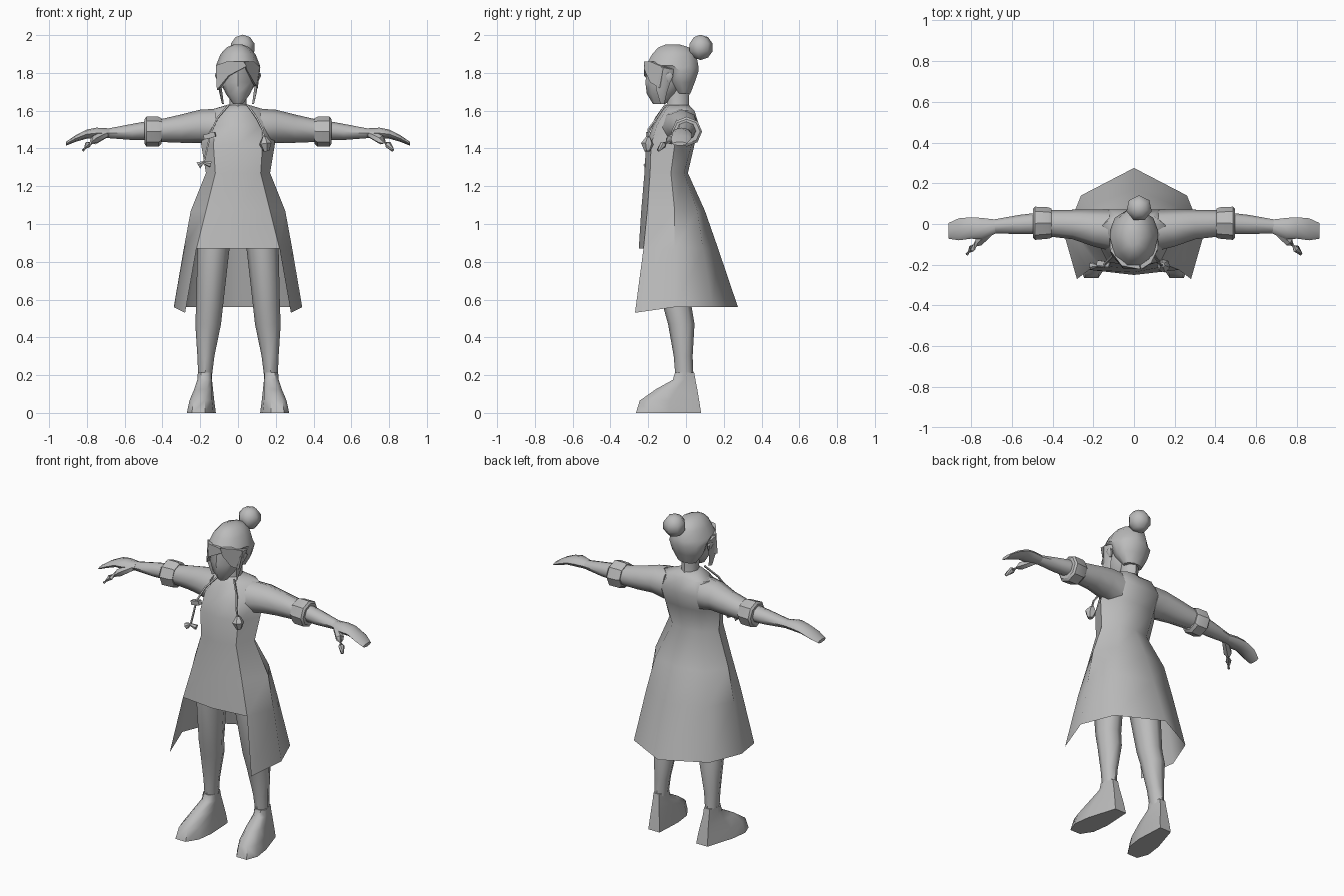
import bpy, bmesh, math
from mathutils import Vector

grey = bpy.data.materials.new("plain grey")
grey.diffuse_color = (0.5, 0.5, 0.5, 1)


def finish(name, bm, angle=50):
    bmesh.ops.recalc_face_normals(bm, faces=bm.faces)
    me = bpy.data.meshes.new(name)
    bm.to_mesh(me)
    bm.free()
    ob = bpy.data.objects.new(name, me)
    bpy.context.collection.objects.link(ob)
    me.materials.append(grey)
    bpy.ops.object.select_all(action='DESELECT')
    ob.select_set(True)
    bpy.context.view_layer.objects.active = ob
    bpy.ops.object.shade_smooth_by_angle(angle=math.radians(angle))
    return ob


def loft(name, rings, angle=50, caps=True):
    """Skin a list of equal-length closed rings."""
    bm = bmesh.new()
    vs = [[bm.verts.new(p) for p in r] for r in rings]
    n = len(rings[0])
    for a, b in zip(vs, vs[1:]):
        for i in range(n):
            j = (i + 1) % n
            bm.faces.new((a[i], a[j], b[j], b[i]))
    if caps:
        bm.faces.new(vs[0])
        bm.faces.new(vs[-1])
    return finish(name, bm, angle)


def oval(a0, a1, b0, b1, n):
    for i in range(n):
        t = 2 * math.pi * i / n
        yield ((a0 + a1) / 2 + (a1 - a0) / 2 * math.cos(t),
               (b0 + b1) / 2 + (b1 - b0) / 2 * math.sin(t))


def upright(name, levels, s=1, n=8, angle=50):
    # levels: z, x0, x1, y0, y1
    return loft(name, [[(s * x, y, z) for x, y in oval(x0, x1, y0, y1, n)]
                       for z, x0, x1, y0, y1 in levels], angle)


def sideways(name, levels, s=1, n=8, angle=50):
    # levels: x, y0, y1, z0, z1
    return loft(name, [[(s * x, y, z) for y, z in oval(y0, y1, z0, z1, n)]
                       for x, y0, y1, z0, z1 in levels], angle)


def rod(name, path, radii, n=4):
    # tapered rod through a path
    rings = []
    for i, p in enumerate(path):
        d = Vector(path[min(i + 1, len(path) - 1)]) - Vector(path[max(i - 1, 0)])
        u = d.orthogonal().normalized()
        v = d.normalized().cross(u)
        rings.append([Vector(p) + radii[i] * (u * math.cos(t) + v * math.sin(t))
                      for t in (2 * math.pi * k / n for k in range(n))])
    return loft(name, rings)


# Coat: front centre, front corner, side, back corner, back centre at each height;
# the lowest band is open at the front
coat = [  # z, front y, corner x y, side x y, back corner x y, back y
    (0.56, -0.27, 0.28, -0.27, 0.34, -0.06, 0.26, 0.14, 0.275),
    (0.87, -0.25, 0.22, -0.225, 0.287, -0.06, 0.21, 0.09, 0.17),
    (1.07, -0.237, 0.17, -0.205, 0.25, -0.06, 0.17, 0.06, 0.10),
    (1.27, -0.22, 0.12, -0.19, 0.17, -0.08, 0.10, -0.01, 0.01),
    (1.42, -0.212, 0.13, -0.185, 0.195, -0.06, 0.12, 0.03, 0.045),
    (1.52, -0.175, 0.12, -0.155, 0.19, -0.02, 0.12, 0.07, 0.07),
    (1.60, -0.125, 0.08, -0.11, 0.16, -0.01, 0.09, 0.045, 0.035),
    (1.63, -0.10, 0.045, -0.09, 0.06, -0.04, 0.04, 0.005, 0.015),
]
bm = bmesh.new()
rows = []
for i, (z, fy, cx, cy, sx, sy, bx, by, yb) in enumerate(coat):
    zc = 0.53 if i == 0 else z
    ring = [(0, fy, z), (cx, cy, zc), (sx, sy, z), (bx, by, z), (0, yb, z),
            (-bx, by, z), (-sx, sy, z), (-cx, cy, zc)]
    rows.append([bm.verts.new(p) for p in ring])
for i, (a, b) in enumerate(zip(rows, rows[1:])):
    for k in range(8):
        if i or k not in (0, 7):
            j = (k + 1) % 8
            bm.faces.new((a[k], a[j], b[j], b[k]))
bm.faces.new(rows[-1])
bm.verts.remove(rows[0][0])
finish("coat", bm)

# Neck and head
upright("neck", [(1.58, -0.06, 0.06, -0.12, 0.03), (1.64, -0.045, 0.045, -0.1, 0.015),
                 (1.74, -0.05, 0.05, -0.11, 0.02)])
upright("face", [(1.635, -0.025, 0.025, -0.175, -0.11), (1.69, -0.065, 0.065, -0.208, -0.04),
                 (1.75, -0.09, 0.09, -0.215, 0.0), (1.83, -0.095, 0.095, -0.205, 0.02)])

# Hair: cap over the skull, cut away below the fringe at the front
hair = [(1.69, 0.06, -0.05, 0.025), (1.75, 0.1, -0.1, 0.05), (1.81, 0.117, -0.13, 0.072),
        (1.84, 0.116, -0.218, 0.072), (1.90, 0.092, -0.185, 0.06),
        (1.935, 0.06, -0.15, 0.02), (1.95, 0.025, -0.11, -0.03)]
upright("hair_cap", [(z, -w, w, a, b) for z, w, a, b in hair], n=10)


def lock(name, outline):
    # thin solid sheet of hair
    front = [Vector(p) for p in outline]
    back = [p + Vector((-p.x * 0.12, 0.02, 0)) for p in front]
    loft(name, [front, back])


lock("fringe", [(-0.117, -0.13, 1.84), (-0.06, -0.205, 1.86), (0.03, -0.222, 1.86),
                (0.045, -0.222, 1.835), (-0.05, -0.222, 1.785), (-0.112, -0.15, 1.71)])
lock("fringe_side", [(0.035, -0.222, 1.86), (0.085, -0.19, 1.86), (0.118, -0.12, 1.83),
                     (0.105, -0.14, 1.72), (0.085, -0.19, 1.75), (0.045, -0.222, 1.82)])
for s, side in ((1, "left"), (-1, "right")):
    lock(side + "_side_lock", [(s * 0.117, -0.13, 1.83), (s * 0.117, -0.08, 1.82),
                               (s * 0.1, -0.12, 1.70), (s * 0.085, -0.135, 1.635),
                               (s * 0.098, -0.16, 1.72)])
    upright(side + "_ear", [(1.75, 0.09, 0.105, -0.1, -0.08), (1.785, 0.09, 0.122, -0.11, -0.065),
                            (1.80, 0.09, 0.118, -0.1, -0.075)], s, 6)

# Hair bun
bm = bmesh.new()
bmesh.ops.create_uvsphere(bm, u_segments=7, v_segments=5, radius=0.067)
for v in bm.verts:
    v.co += Vector((0.025, 0.077, 1.935))
finish("hair_bun", bm, 60)

for s, side in ((1, "left"), (-1, "right")):
    # Sleeve, rolled cuff and forearm
    sideways(side + "_sleeve", [(0.12, -0.13, 0.07, 1.41, 1.61), (0.2, -0.11, 0.07, 1.43, 1.605),
                                (0.3, -0.075, 0.07, 1.43, 1.58), (0.43, -0.06, 0.068, 1.435, 1.55)], s)
    sideways(side + "_cuff", [(0.405, -0.068, 0.075, 1.425, 1.56), (0.42, -0.072, 0.082, 1.41, 1.568),
                              (0.485, -0.078, 0.085, 1.41, 1.568), (0.495, -0.068, 0.075, 1.425, 1.555)], s, 8, 35)
    sideways(side + "_forearm", [(0.45, -0.05, 0.058, 1.445, 1.55), (0.56, -0.05, 0.045, 1.445, 1.53),
                                 (0.69, -0.045, 0.022, 1.455, 1.505)], s)
    # Flat hand drooping towards the front, with a thumb
    hand = [(0.68, -0.047, 0.022, 1.455, 1.506), (0.75, -0.075, 0.03, 1.452, 1.51),
            (0.80, -0.072, 0.033, 1.452, 1.50), (0.86, -0.08, 0.028, 1.435, 1.47),
            (0.91, -0.072, 0.005, 1.415, 1.435)]
    sideways(side + "_hand", hand, s)
    rod(side + "_thumb", [(s * 0.70, -0.035, 1.475), (s * 0.76, -0.085, 1.445),
                          (s * 0.795, -0.12, 1.42), (s * 0.82, -0.148, 1.39)],
        [0.02, 0.025, 0.018, 0.008], 6)

    # Leg and shoe
    upright(side + "_leg", [(0.18, 0.14, 0.21, -0.055, 0.04), (0.3, 0.125, 0.215, -0.065, 0.035),
                            (0.47, 0.09, 0.226, -0.095, 0.045), (0.56, 0.08, 0.222, -0.12, 0.03),
                            (0.87, 0.045, 0.215, -0.17, 0.03), (1.08, 0.01, 0.19, -0.17, 0.03)], s)
    shoe = []
    for z, toe, heel, w in ((0, -0.265, 0.08, 0.07), (0.065, -0.245, 0.07, 0.06),
                            (0.125, -0.16, 0.06, 0.047), (0.175, -0.07, 0.05, 0.038),
                            (0.215, -0.058, 0.043, 0.036)):
        half = (heel - toe) / 2
        # toes splay outwards
        shoe.append([(s * (0.175 + x - 0.13 * y * min(1, half * 6)), y, z)
                     for x, y in ((-w * 0.55, heel), (w * 0.55, heel), (w, toe + half),
                                  (w, toe + half * 0.4), (w * 0.5, toe),
                                  (-w * 0.5, toe), (-w, toe + half * 0.4), (-w, toe + half))])
    loft(side + "_shoe", shoe)

# Neck cords with tassels
rod("left_cord", [(0.05, -0.11, 1.63), (0.1, -0.155, 1.56), (0.13, -0.2, 1.5), (0.145, -0.205, 1.42)],
    [0.006] * 4)
rod("right_cord", [(-0.05, -0.11, 1.63), (-0.11, -0.16, 1.56), (-0.145, -0.2, 1.48), (-0.18, -0.205, 1.33)],
    [0.006] * 4)
rod("left_tassel", [(0.14, -0.2, 1.46), (0.145, -0.205, 1.425), (0.15, -0.205, 1.385)],
    [0.012, 0.034, 0.015], 6)
rod("right_tassel", [(-0.21, -0.205, 1.31), (-0.185, -0.205, 1.325), (-0.145, -0.2, 1.315)],
    [0.02, 0.008, 0.016], 6)
rod("right_clasp", [(-0.18, -0.19, 1.46), (-0.12, -0.2, 1.475)], [0.018, 0.018])
